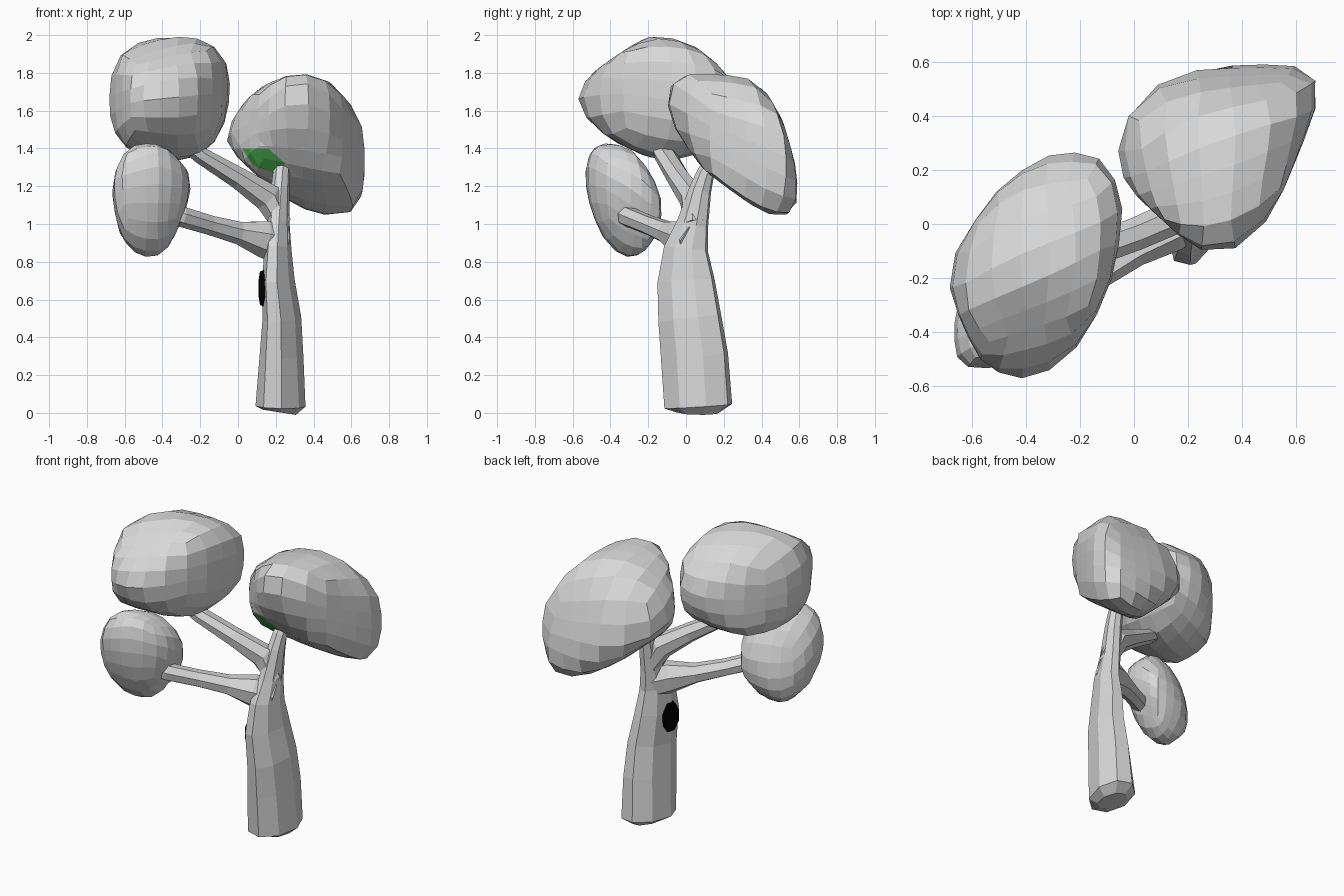
import bpy, bmesh, math
from mathutils import Vector

cube = bpy.data.objects.get("Cube")
if cube:
    bpy.data.objects.remove(cube, do_unlink=True)


def material(name, color):
    mat = bpy.data.materials.new(name)
    mat.use_nodes = True
    mat.diffuse_color = (*color, 1)
    mat.node_tree.nodes["Principled BSDF"].inputs["Base Color"].default_value = (*color, 1)
    return mat


GREY = material("pale grey", (.69, .69, .69))
GREEN = material("leaf green", (.07, .45, .08))
BLACK = material("hollow black", (0, 0, 0))


def finish(bm, name, *mats):
    bmesh.ops.recalc_face_normals(bm, faces=bm.faces)
    mesh = bpy.data.meshes.new(name)
    bm.to_mesh(mesh)
    bm.free()
    for mat in mats:
        mesh.materials.append(mat)
    obj = bpy.data.objects.new(name, mesh)
    bpy.context.collection.objects.link(obj)


def limb(name, stations, ref, sides=8, mat=GREY):
    """Loft elliptical rings (x, y, z, width, depth) along a bent path."""
    bm = bmesh.new()
    points = [Vector(s[:3]) for s in stations]
    rings = []
    for i, s in enumerate(stations):
        along = points[min(i + 1, len(points) - 1)] - points[max(i - 1, 0)]
        along.normalize()
        u = (ref - along * ref.dot(along)).normalized()
        v = along.cross(u)
        ring = []
        for k in range(sides):
            a = math.tau * (k + .5) / sides
            ring.append(bm.verts.new(points[i] + u * s[3] * math.cos(a) * 1.07
                                     + v * s[4] * math.sin(a) * 1.07))
        rings.append(ring)
    for low, high in zip(rings, rings[1:]):
        for k in range(sides):
            n = (k + 1) % sides
            bm.faces.new((low[k], low[n], high[n], high[k]))
    bm.faces.new(rings[0])
    bm.faces.new(rings[-1])
    finish(bm, name, mat)


def clamp_to_outline(p, i, j, outline, centre):
    """Pull a point inward until it lies inside a convex outline."""
    scale = 1
    for a, b in zip(outline, outline[1:] + outline[:1]):
        ax, ay = a[0] - centre[i], a[1] - centre[j]
        ex, ey = b[0] - a[0], b[1] - a[1]
        reach = p[i] * ey - p[j] * ex
        if abs(reach) > 1e-6:
            t = (ax * ey - ay * ex) / reach
            if 0 < t < scale:
                scale = t
    return p * scale


def paint_patch(bm, patch):
    """Cut a clockwise outline into the front faces and paint its inside."""
    sides = []
    for a, b in zip(patch, patch[1:] + patch[:1]):
        sides.append((Vector((a[0], 0, a[1])),
                      Vector((a[1] - b[1], 0, b[0] - a[0])).normalized()))
    middle = sum((co for co, out in sides), Vector()) / len(sides)

    def near(f):
        c = f.calc_center_median()
        return f.normal.y < 0 and math.hypot(c.x - middle.x, c.z - middle.z) < .22

    for co, out in sides:
        faces = [f for f in bm.faces if near(f)]
        edges = {e for f in faces for e in f.edges}
        verts = {v for f in faces for v in f.verts}
        bmesh.ops.bisect_plane(bm, geom=[*verts, *edges, *faces],
                               plane_co=co, plane_no=out)
    bm.normal_update()
    for f in bm.faces:
        c = f.calc_center_median()
        if near(f) and all((c - co).dot(out) < 0 for co, out in sides):
            f.material_index = 1


def crown(name, centre, half, lean, swell, outlines, patch=None):
    """Leaning faceted ball, trimmed to its outlines and then relaxed."""
    xy, xz, yz = lean
    c = math.sqrt(1 - xy * xy)
    m = (yz - xy * xz) / c
    n = math.sqrt(1 - xz * xz - m * m)
    bm = bmesh.new()
    bmesh.ops.create_cube(bm, size=2)
    bmesh.ops.subdivide_edges(bm, edges=bm.edges[:], cuts=4, use_grid_fill=True)
    for v in bm.verts:
        d = Vector([math.tan(q * math.pi / 4) for q in v.co]).normalized() * swell
        p = Vector((half[0] * d.x,
                    half[1] * (xy * d.x + c * d.y),
                    half[2] * (xz * d.x + m * d.y + n * d.z)))
        for (i, j), outline in zip(((0, 2), (1, 2), (0, 1)), outlines):
            p = clamp_to_outline(p, i, j, outline, centre)
        v.co = p
    # Round off the trimmed corners, regaining the size lost by it
    bmesh.ops.smooth_vert(bm, verts=bm.verts, factor=.5,
                          use_axis_x=True, use_axis_y=True, use_axis_z=True)
    for v in bm.verts:
        v.co = v.co * 1.05 + Vector(centre)
    bmesh.ops.recalc_face_normals(bm, faces=bm.faces)
    if patch:
        paint_patch(bm, patch)
    finish(bm, name, GREY, GREEN)


X, Z = Vector((1, -.25, 0)), Vector((0, 0, 1))

# Trunk, with a rounded foot and a neck bending back into the right crown
limb("trunk", [
    (.22, .065, .003, .08, .11), (.225, .065, .035, .12, .175),
    (.23, .045, .3, .103, .175), (.232, .02, .5, .09, .165),
    (.213, 0, .7, .075, .15), (.212, 0, .87, .062, .115),
    (.215, .035, 1, .053, .082), (.224, .075, 1.18, .046, .057),
    (.23, .105, 1.27, .042, .045), (.24, .17, 1.36, .035, .04)], X)

# Branches
limb("lower_branch", [
    (.23, .03, .89, .1, .07), (.13, -.03, .925, .095, .075),
    (0, -.1, .955, .058, .058), (-.15, -.2, .995, .05, .05),
    (-.3, -.31, 1.04, .052, .05), (-.42, -.35, 1.07, .04, .04)], Z, 7)
limb("upper_branch", [
    (.23, .05, 1, .05, .06), (.16, .03, 1.14, .075, .06),
    (0, -.04, 1.245, .055, .058), (-.2, -.11, 1.365, .042, .06),
    (-.32, -.15, 1.46, .04, .05)], Z, 7)

# Dark hollow wrapped around the right side of the trunk
limb("hollow", [
    (.18, -.039, .66, .11, .085), (.122, -.025, .66, .09, .06)], Z, mat=BLACK)

# Leaf crowns
crown("upper_crown", (-.365, -.155, 1.665), (.325, .425, .335), (.35, .1, -.12), 1.1, [
    [(-.69, 1.68), (-.64, 1.9), (-.52, 1.98), (-.31, 2), (-.16, 1.96),
     (-.07, 1.85), (-.04, 1.7), (-.1, 1.48), (-.22, 1.35), (-.4, 1.34),
     (-.6, 1.42), (-.68, 1.55)],
    [(-.58, 1.69), (-.57, 1.62), (-.4, 1.46), (-.13, 1.33), (.05, 1.38),
     (.2, 1.5), (.27, 1.66), (.2, 1.8), (.03, 1.94), (-.18, 2), (-.45, 1.82)],
    [(-.28, .27), (-.49, .13), (-.65, -.1), (-.69, -.2), (-.57, -.48),
     (-.43, -.58), (-.34, -.56), (-.2, -.43), (-.1, -.24), (-.04, .08),
     (-.13, .23)]])

crown("right_crown", (.305, .245, 1.415), (.385, .345, .375), (.4, -.12, -.4), 1.3, [
    [(-.08, 1.42), (0, 1.58), (.1, 1.7), (.3, 1.79), (.42, 1.77), (.52, 1.72),
     (.64, 1.54), (.69, 1.36), (.67, 1.2), (.6, 1.07), (.52, 1.04),
     (.33, 1.06), (.2, 1.18), (0, 1.3), (-.08, 1.36)],
    [(-.1, 1.72), (0, 1.79), (.2, 1.79), (.38, 1.76), (.5, 1.55), (.57, 1.3),
     (.58, 1.13), (.52, 1.03), (.4, 1.07), (.1, 1.29), (-.05, 1.5), (-.11, 1.66)],
    [(-.08, .25), (-.06, .4), (.03, .5), (.2, .56), (.6, .59), (.69, .5),
     (.51, .05), (.38, -.1), (.25, -.1), (0, .13)]],
    patch=[(.02, 1.4), (.16, 1.4), (.25, 1.32), (.2, 1.27), (.08, 1.31)])

crown("lower_crown", (-.455, -.33, 1.12), (.205, .2, .3), (.35, 0, -.4), 1.08, [
    [(-.57, 1.42), (-.64, 1.3), (-.66, 1.15), (-.62, .95), (-.52, .83),
     (-.45, .82), (-.38, .87), (-.3, 1.03), (-.25, 1.2), (-.27, 1.28),
     (-.4, 1.41)],
    [(-.43, 1.42), (-.3, 1.4), (-.2, 1.3), (-.13, 1.12), (-.15, .97),
     (-.22, .87), (-.3, .82), (-.42, .9), (-.5, 1.08), (-.53, 1.25),
     (-.5, 1.38)]])
